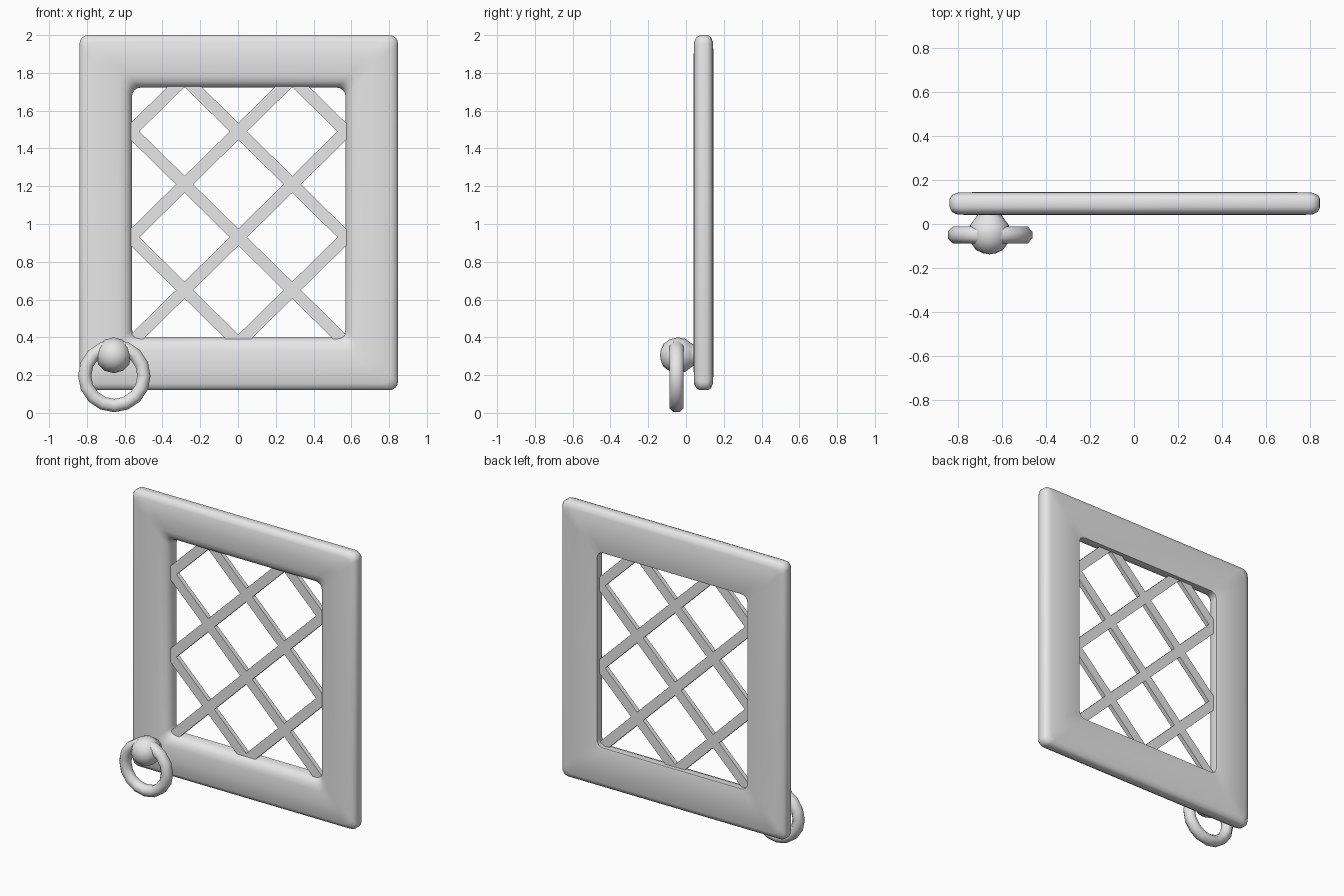
import bpy, bmesh, math
from mathutils import Vector

if "Cube" in bpy.data.objects:
    bpy.data.objects.remove(bpy.data.objects["Cube"], do_unlink=True)

grey = bpy.data.materials.new("plain_grey")
grey.use_nodes = True
colour = (0.8, 0.8, 0.8, 1)
grey.diffuse_color = colour
grey.node_tree.nodes["Principled BSDF"].inputs["Base Color"].default_value = colour


def finish(name, bm, smooth_angle=None):
    bmesh.ops.recalc_face_normals(bm, faces=bm.faces)
    mesh = bpy.data.meshes.new(name)
    bm.to_mesh(mesh)
    bm.free()
    mesh.materials.append(grey)
    obj = bpy.data.objects.new(name, mesh)
    bpy.context.collection.objects.link(obj)
    if smooth_angle:
        bpy.ops.object.select_all(action='DESELECT')
        obj.select_set(True)
        bpy.context.view_layer.objects.active = obj
        bpy.ops.object.shade_smooth_by_angle(angle=math.radians(smooth_angle))
    return obj


def bridge(bm, rings):
    # Closed rings joined into a closed tube
    n = len(rings[0])
    for a, b in zip(rings, rings[1:] + rings[:1]):
        for i in range(n):
            j = (i + 1) % n
            bm.faces.new((a[i], a[j], b[j], b[i]))


# Window frame: a rail profile swept round a rounded rectangle
CX, CZ, HALF_W, HALF_H = 0.004, 1.06, 0.843, 0.94
CORNER, STEPS = 0.045, 5
profile = [  # (inset from the outer edge, depth)
    (0, 0.115), (0, 0.075), (0.01, 0.055), (0.035, 0.043),
    (0.13, 0.040), (0.21, 0.043), (0.245, 0.053), (0.268, 0.073),
    (0.278, 0.1), (0.278, 0.143), (0.27, 0.146), (0.04, 0.144), (0.01, 0.132)]
bm = bmesh.new()
rings = []
for inset, y in profile:
    ring = []
    for quarter, (sx, sz) in enumerate([(1, 1), (-1, 1), (-1, -1), (1, -1)]):
        for k in range(STEPS):
            a = math.pi / 2 * (quarter + k / (STEPS - 1))
            x = CX + sx * (HALF_W - inset - CORNER) + CORNER * math.cos(a)
            z = CZ + sz * (HALF_H - inset - CORNER) + CORNER * math.sin(a)
            ring.append(bm.verts.new((x, y, z)))
    rings.append(ring)
bridge(bm, rings)
finish("window_frame", bm, 40)

# Diagonal lattice bars, trimmed inside the frame
SLOPE, BAR_W = 0.56 / 0.57, 0.064
X_LIM, Z_LOW, Z_HIGH = 0.59, 0.375, 1.75
bm = bmesh.new()
for side in (1, -1):
    for row in range(4):
        base = 0.37 + 0.56 * row
        x0 = max(-X_LIM, (Z_LOW - base) / SLOPE)
        x1 = min(X_LIM, (Z_HIGH - base) / SLOPE)
        ends = [Vector((side * x, 0, base + SLOPE * x)) for x in (x0, x1)]
        along = (ends[1] - ends[0]).normalized()
        across = Vector((-along.z, 0, along.x)) * BAR_W / 2
        loops = []
        for p in ends:
            loops.append([bm.verts.new(p + across * w + Vector((CX / 2, y, 0)))
                          for w, y in ((1, 0.085), (-1, 0.085), (-1, 0.115), (1, 0.115))])
        bm.faces.new(loops[0])
        bm.faces.new(loops[1])
        for i in range(4):
            j = (i + 1) % 4
            bm.faces.new((loops[0][i], loops[0][j], loops[1][j], loops[1][i]))
finish("lattice_bars", bm)

# Pull ring
RING_X, RING_Y, RING_Z, MAJOR, MINOR = -0.655, -0.05, 0.196, 0.157, 0.038
bm = bmesh.new()
rings = []
for i in range(16):
    a = math.tau * i / 16
    ring = []
    for k in range(8):
        b = math.tau * (k + 0.5) / 8
        r = MAJOR + MINOR * math.cos(b)
        ring.append(bm.verts.new((RING_X + r * math.cos(a),
                                  RING_Y + 1.08 * MINOR * math.sin(b),
                                  RING_Z + r * math.sin(a))))
    rings.append(ring)
bridge(bm, rings)
finish("pull_ring", bm, 60)

# Knob: turned ball that narrows to a stem on the frame
KNOB_X, KNOB_Z, SEGMENTS = -0.658, 0.305, 12
turned = [(0.03, -0.133), (0.062, -0.118), (0.085, -0.085), (0.095, -0.045),
          (0.088, -0.005), (0.068, 0.022), (0.056, 0.04), (0.056, 0.06)]
bm = bmesh.new()
rings = []
for r, y in turned:
    rings.append([bm.verts.new((KNOB_X + r * math.cos(math.tau * i / SEGMENTS), y,
                                KNOB_Z + r * math.sin(math.tau * i / SEGMENTS)))
                  for i in range(SEGMENTS)])
for a, b in zip(rings, rings[1:]):
    for i in range(SEGMENTS):
        j = (i + 1) % SEGMENTS
        bm.faces.new((a[i], a[j], b[j], b[i]))
tip = bm.verts.new((KNOB_X, -0.138, KNOB_Z))
for i in range(SEGMENTS):
    bm.faces.new((tip, rings[0][i], rings[0][(i + 1) % SEGMENTS]))
bm.faces.new(rings[-1])
finish("knob", bm, 60)
